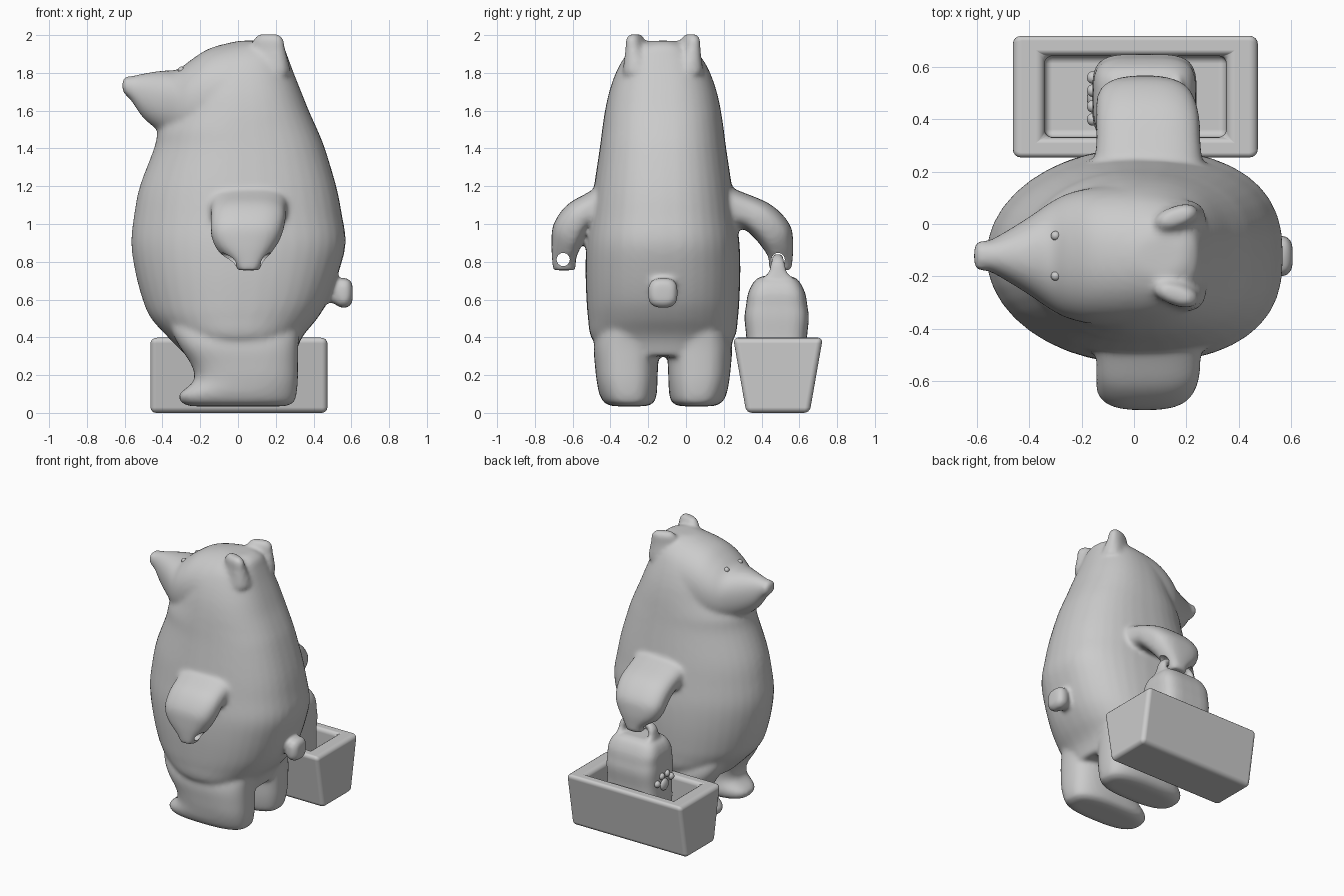
import bpy, bmesh, math
from mathutils import Vector, Matrix

if "Cube" in bpy.data.objects:
    bpy.data.objects.remove(bpy.data.objects["Cube"])

CY = -0.122  # bear centre line in y


def finish(bm, name, smooth=True):
    bmesh.ops.recalc_face_normals(bm, faces=bm.faces)
    me = bpy.data.meshes.new(name)
    bm.to_mesh(me)
    bm.free()
    for p in me.polygons:
        p.use_smooth = smooth
    ob = bpy.data.objects.new(name, me)
    bpy.context.collection.objects.link(ob)
    return ob


def loft(bm, secs, power=2.0, back=None, n=40, sub=5):
    """Skin super-ellipse sections (centre, half axis a, half axis b), splined between."""
    secs = [tuple(Vector(v) for v in s) for s in secs]
    full = []
    for i in range(len(secs) - 1):
        q = [secs[max(i - 1, 0)], secs[i], secs[i + 1], secs[min(i + 2, len(secs) - 1)]]
        for k in range(sub):
            t = k / sub
            full.append([0.5 * (2 * b + (c - a) * t + (2 * a - 5 * b + 4 * c - d) * t * t
                                + (3 * b - a - 3 * c + d) * t ** 3) for a, b, c, d in zip(*q)])
    full.append(secs[-1])
    rings = []
    for c, a, b in full:
        ring = []
        for j in range(n):
            u = math.tau * j / n
            cu, su = math.cos(u), math.sin(u)
            e = 2 / (back if back and cu > 0 else power)
            ring.append(bm.verts.new(c + a * math.copysign(abs(cu) ** e, cu)
                                     + b * math.copysign(abs(su) ** e, su)))
        rings.append(ring)
    for r, s in zip(rings, rings[1:]):
        for j in range(n):
            bm.faces.new((r[j], r[(j + 1) % n], s[(j + 1) % n], s[j]))
    bm.faces.new(rings[0])
    bm.faces.new(rings[-1])


def z_sec(z, x0, x1, y, hw):
    return ((x0 + x1) / 2, y, z), ((x1 - x0) / 2, 0, 0), (0, hw, 0)


def ball(bm, loc, size):
    m = Matrix.Translation(loc) @ Matrix.Diagonal((*size, 1))
    bmesh.ops.create_uvsphere(bm, u_segments=24, v_segments=16, radius=1, matrix=m)


bear = bmesh.new()
# torso and back of head: z, front-to-back extent, half width
torso = [(.30, -.27, .30, .30), (.40, -.37, .34, .38), (.50, -.46, .42, .397), (.60, -.505, .48, .405),
         (.75, -.545, .535, .41), (.90, -.565, .57, .405), (1.05, -.55, .55, .385), (1.2, -.52, .52, .365),
         (1.4, -.445, .46, .335), (1.5, -.42, .42, .322), (1.6, -.36, .375, .307), (1.7, -.32, .335, .285),
         (1.8, -.27, .295, .25), (1.88, -.18, .265, .205), (1.94, -.09, .24, .14), (1.97, 0, .19, .07)]
loft(bear, [z_sec(z, a, b, CY, h) for z, a, b, h in torso], 2.0, 2.5)

# head and snout: x, underside, top, half width
head = [(-.612, 1.70, 1.765, .042), (-.59, 1.678, 1.782, .06), (-.56, 1.645, 1.784, .058),
        (-.50, 1.56, 1.797, .088), (-.40, 1.48, 1.812, .15), (-.32, 1.44, 1.818, .205),
        (-.25, 1.42, 1.868, .24), (-.15, 1.40, 1.93, .262), (0, 1.35, 1.968, .27), (.12, 1.4, 1.97, .23)]
loft(bear, [((x, CY, (a + b) / 2), (0, h, 0), (0, 0, (b - a) / 2)) for x, a, b, h in head], 2.2)

# legs with toes: z, x extent, offset from centre line, half width
leg = [(.035, -.25, .25, .178, .09), (.055, -.30, .295, .18, .132), (.10, -.31, .31, .185, .152),
       (.17, -.235, .317, .19, .161), (.25, -.245, .318, .193, .167), (.36, -.315, .32, .193, .172),
       (.46, -.36, .33, .175, .155), (.58, -.36, .33, .15, .10)]
# arms: outer (offset, z), inner (offset, z), x extent
arm = [(.28, 1.22, .30, .98, -.16, .27), (.43, 1.165, .42, .975, -.145, .255), (.575, 1.10, .48, .93, -.145, .25),
       (.67, 1.00, .53, .87, -.14, .225), (.69, .90, .56, .82, -.10, .18),
       (.685, .80, .56, .785, -.02, .13), (.68, .755, .563, .755, -.005, .115)]
# ears: z, half length, half thickness, outward lean
ear = [(1.80, .12, .085, -.02), (1.87, .105, .065, -.01), (1.93, .09, .048, 0),
       (1.975, .083, .042, .005), (1.998, .066, .03, .005), (2.006, .04, .015, .005)]
for s in (1, -1):
    loft(bear, [z_sec(z, a, b, CY + s * o, h) for z, a, b, o, h in leg], 2.7)
    reach = 1 if s > 0 else .65
    secs = []
    for o, oz, i, iz, x0, x1 in arm:
        mid = (o + i) / 2
        shift = (.34 + (mid - .34) * reach) - mid
        po, pi = (Vector(((x0 + x1) / 2, CY + s * (d + shift), z)) for d, z in ((o, oz), (i, iz)))
        secs.append(((po + pi) / 2, (po - pi) / 2, ((x1 - x0) / 2, 0, 0)))
    loft(bear, secs, 2.8)
    c, w = math.cos(.33), s * math.sin(.33)
    loft(bear, [((.162, CY + s * (.142 + o), z), (a * c, a * w, 0), (-b * w, b * c, 0)) for z, a, b, o in ear], 2.4)
# tail
tail = [(.42, .045), (.50, .052), (.53, .072), (.56, .08), (.59, .072), (.607, .045)]
loft(bear, [((x, CY, .635), (0, h, 0), (0, 0, h)) for x, h in tail], 3)

body = finish(bear, "bear_body")
m = body.modifiers.new("fuse", 'REMESH')
m.mode, m.voxel_size, m.use_smooth_shade = 'VOXEL', .014, True
m = body.modifiers.new("soften", 'SMOOTH')
m.factor, m.iterations = .5, 10

# grip holes through both paws
cut = bmesh.new()
for y in (.488, -.65):
    bmesh.ops.create_cone(cut, cap_ends=True, segments=24, radius1=.035, radius2=.035, depth=.6,
                          matrix=Matrix.Translation((.05, y, .812)) @ Matrix.Rotation(math.pi / 2, 4, 'Y'))
cutter = finish(cut, "paw_hole_cutter", False)
cutter.hide_render = True
cutter.hide_viewport = True
m = body.modifiers.new("grip", 'BOOLEAN')
m.operation, m.object, m.solver = 'DIFFERENCE', cutter, 'EXACT'

# eyes
eyes = bmesh.new()
for s in (1, -1):
    ball(eyes, (-.30, CY + s * .077, 1.815), (.018, .018, .018))
finish(eyes, "eyes")

# planter-style box with a recess in its top
bm = bmesh.new()
bmesh.ops.create_cube(bm, size=1)
for v in bm.verts:
    top = v.co.z > 0
    v.co = Vector((.005 + v.co.x * .937, .487 + v.co.y * (.475 if top else .335), .398 if top else 0))
lid = max(bm.faces, key=lambda f: f.calc_center_median().z)
bmesh.ops.inset_individual(bm, faces=[lid], thickness=.1)
for v in lid.verts:
    v.co.x = .353 if v.co.x > 0 else -.342
    v.co.y = .643 if v.co.y > .487 else .332
hole = bmesh.ops.extrude_discrete_faces(bm, faces=[lid])["faces"][0]
for v in hole.verts:
    v.co.z = .09
box = finish(bm, "box")
m = box.modifiers.new("round", 'BEVEL')
m.width, m.segments = .03, 4
m.limit_method, m.angle_limit = 'ANGLE', math.radians(40)
m.harden_normals = True

# bag standing in the box
bag = bmesh.new()
loft(bag, [z_sec(z, .04 - a, .04 + a, .48, h) for z, a, h in
           ((.09, .17, .13), (.11, .19, .15), (.25, .20, .158), (.39, .197, .16), (.50, .20, .17), (.57, .197, .162),
            (.63, .195, .152), (.68, .178, .13), (.71, .15, .105), (.725, .11, .07))], 4)
# bag handle, an arch through the paw that flares into the bag
arch = [(-.07, .62, .05, .12), (-.072, .69, .038, .105), (-.075, .74, .026, .052), (-.065, .785, .026, .038),
        (-.03, .812, .026, .03), (.045, .814, .026, .03), (.12, .812, .026, .03), (.155, .785, .026, .038),
        (.165, .74, .026, .052), (.162, .69, .038, .105), (.16, .62, .05, .12)]
secs = []
for i, (x, z, r, w) in enumerate(arch):
    p, q = arch[max(i - 1, 0)], arch[min(i + 1, len(arch) - 1)]
    d = Vector((q[0] - p[0], 0, q[1] - p[1])).normalized()
    secs.append(((x, .486, z), (-d.z * r, 0, d.x * r), (0, w, 0)))
loft(bag, secs, 2.2)
bag = finish(bag, "bag")
m = bag.modifiers.new("fuse", 'REMESH')
m.mode, m.voxel_size, m.use_smooth_shade = 'VOXEL', .009, True
m = bag.modifiers.new("soften", 'SMOOTH')
m.factor, m.iterations = .5, 6

# small paw-shaped ornament on the bag's end
orn = bmesh.new()
for y, z, r in ((.48, .40, .042), (.40, .43, .024), (.45, .47, .024), (.51, .47, .024), (.56, .43, .024)):
    ball(orn, (-.158, y, z), (.022, r, r))
finish(orn, "bag_ornament")
